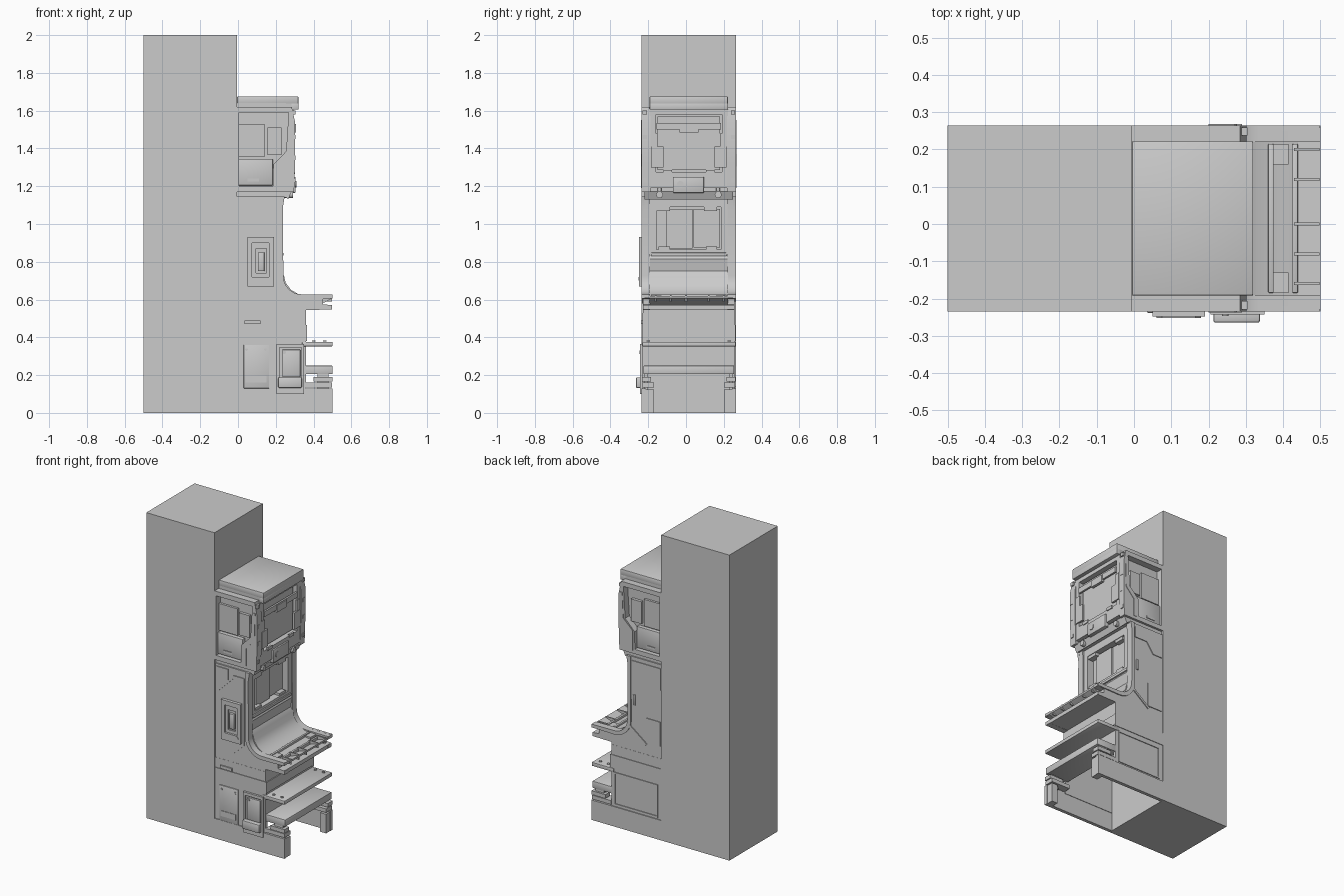
import bpy, bmesh, math
from mathutils import Vector

C = 0.015            # centre of the cabinet across y
W, IN = 0.25, 0.207  # outer / inner half width


def finish(name, bm):
    bmesh.ops.recalc_face_normals(bm, faces=bm.faces)
    me = bpy.data.meshes.new(name)
    bm.to_mesh(me)
    bm.free()
    ob = bpy.data.objects.new(name, me)
    bpy.context.collection.objects.link(ob)
    return ob


def box(name, x0, x1, y0, y1, z0, z1, bev=0):
    bm = bmesh.new()
    bmesh.ops.create_cube(bm, size=1)
    for v in bm.verts:
        v.co = Vector(((x0 + x1) / 2 + v.co.x * (x1 - x0),
                       (y0 + y1) / 2 + v.co.y * (y1 - y0),
                       (z0 + z1) / 2 + v.co.z * (z1 - z0)))
    if bev:
        bmesh.ops.bevel(bm, geom=bm.edges[:], offset=bev, segments=2, profile=0.5, affect='EDGES')
    return finish(name, bm)


def plate(name, loops, d0, d1, axis='y'):
    """Flat profile with holes, extruded along y (x,z points) or x (y,z points)."""
    cu = bpy.data.curves.new(name, 'CURVE')
    cu.dimensions, cu.fill_mode, cu.extrude = '2D', 'BOTH', abs(d1 - d0) / 2
    for pts in loops:
        s = cu.splines.new('POLY')
        s.points.add(len(pts) - 1)
        for p, (a, b) in zip(s.points, pts):
            p.co = (a, b, 0, 1)
        s.use_cyclic_u = True
    tmp = bpy.data.objects.new(name + "_tmp", cu)
    bm = bmesh.new()
    me = bpy.data.meshes.new_from_object(tmp)
    bm.from_mesh(me)
    bpy.data.meshes.remove(me)
    bpy.data.objects.remove(tmp)
    mid = (d0 + d1) / 2
    for v in bm.verts:
        a, b, c = v.co
        v.co = (a, mid + c, b) if axis == 'y' else (mid + c, a, b)
    bmesh.ops.remove_doubles(bm, verts=bm.verts, dist=1e-5)
    return finish(name, bm)


def rect(a0, a1, b0, b1):
    return [(a0, b0), (a1, b0), (a1, b1), (a0, b1)]


def cyl(name, x, y, z, r, h, axis='x'):
    bm = bmesh.new()
    bmesh.ops.create_cone(bm, cap_ends=True, segments=16, radius1=r, radius2=r, depth=h)
    for v in bm.verts:
        a, b, c = v.co
        v.co = (x + c, y + a, z + b) if axis == 'x' else (x + a, y + c, z + b) if axis == 'y' else (x + a, y + b, z + c)
    return finish(name, bm)


SIDES = [(-1, "near"), (1, "far")]


def ys(s, a, b):
    return sorted((C + s * a, C + s * b))


# tall plain housing behind the cabinet
box("rear_housing", -0.5, -0.006, C - W, C + W, 0, 2)

# upper display: body, cap and front bezel
box("upper_body", -0.005, 0.255, C - IN, C + IN, 1.17, 1.64)
box("cap_top", -0.005, 0.32, C - IN, C + IN, 1.635, 1.675, 0.004)
box("cap_lip", 0.28, 0.32, C - IN, C + IN, 1.605, 1.64, 0.003)
plate("upper_bezel", [rect(C - IN, C + IN, 1.19, 1.64), rect(C - 0.175, C + 0.175, 1.275, 1.58)], 0.25, 0.295, 'x')
box("upper_screen", 0.25, 0.272, C - 0.165, C + 0.165, 1.285, 1.57)
box("upper_screen_header", 0.29, 0.302, C - 0.17, C + 0.17, 1.50, 1.535)
box("upper_header_tab", 0.29, 0.308, C - 0.05, C + 0.05, 1.485, 1.53)
box("lower_plaque", 0.27, 0.305, C - 0.085, C + 0.08, 1.165, 1.25, 0.004)
cyl("plaque_dial", 0.305, C - 0.045, 1.21, 0.018, 0.008)

for s, n in SIDES:
    # upper side frame with angled post
    plate("upper_side_frame_" + n,
          [[(-0.005, 1.17), (0.297, 1.17), (0.302, 1.32), (0.302, 1.54), (0.285, 1.62), (-0.005, 1.62)],
           [(0.006, 1.2), (0.185, 1.2), (0.187, 1.315), (0.255, 1.385), (0.268, 1.59), (0.006, 1.59)]],
          *ys(s, IN - 0.004, W))
    plate("angled_post_trim_" + n,
          [[(0.2, 1.19), (0.225, 1.19), (0.225, 1.305), (0.285, 1.37), (0.29, 1.55), (0.275, 1.55),
            (0.268, 1.385), (0.2, 1.32)]], *ys(s, W - 0.004, W + 0.003))
    box("upper_side_panel_low_" + n, 0, 0.184, *ys(s, 0.2, 0.232), 1.205, 1.345, 0.003)
    box("upper_side_panel_rear_" + n, 0, 0.14, *ys(s, 0.2, 0.222), 1.355, 1.53)
    box("upper_side_panel_front_" + n, 0.155, 0.23, *ys(s, 0.2, 0.226), 1.365, 1.51)
    box("panel_latch_" + n, 0.05, 0.11, *ys(s, 0.23, 0.236), 1.225, 1.24)
    # speakers, post caps and neck knobs
    box("upper_speaker_" + n, 0.29, 0.303, *ys(s, 0.135, 0.2), 1.3, 1.41)
    box("upper_speaker_step_" + n, 0.29, 0.3, *ys(s, 0.165, 0.2), 1.41, 1.48)
    box("small_port_" + n, 0.29, 0.301, *ys(s, 0.09, 0.135), 1.265, 1.285)
    for z in (1.22, 1.34, 1.45, 1.58):
        box("post_clip_" + n, 0.28, 0.304, *ys(s, 0.222, 0.244), z, z + 0.022)
    cyl("neck_knob_" + n, 0.265, C + s * 0.155, 1.155, 0.018, 0.05)
    cyl("neck_knob_stem_" + n, 0.265, C + s * 0.155, 1.19, 0.01, 0.045, 'z')

# neck between the two displays
plate("neck", [[(-0.005, 1.14), (0.255, 1.14), (0.265, 1.13), (0.285, 1.175), (-0.005, 1.175)]], C - 0.235, C + 0.235)

# middle cabinet body, screen and bezel
box("middle_body", -0.005, 0.17, C - IN, C + IN, 0.545, 1.145)
plate("middle_bezel", [rect(C - IN, C + IN, 0.84, 1.14), rect(C - 0.17, C + 0.17, 0.865, 1.09)], 0.165, 0.232, 'x')
box("middle_screen", 0.165, 0.185, C - 0.17, C + 0.17, 0.865, 1.09)
box("middle_screen_left_panel", 0.18, 0.205, C - 0.12, C + 0.02, 0.87, 1.08)
box("middle_screen_right_panel", 0.18, 0.198, C + 0.025, C + 0.165, 0.875, 1.08)
for y in (-0.13, 0.12):
    box("middle_screen_clip", 0.19, 0.228, C + y - 0.04, C + y + 0.03, 1.07, 1.09)
    box("middle_screen_foot", 0.19, 0.228, C + y - 0.03, C + y + 0.03, 0.862, 0.88)
box("screen_ledge", 0.2, 0.24, C - 0.2, C + 0.2, 0.83, 0.848, 0.003)

# sweeping side profile, with an arc into the console arms
arc = [(0.335 - 0.095 * math.cos(t), 0.725 - 0.097 * math.sin(t)) for t in [i * math.pi / 16 for i in range(9)]]
inner = [(0.335 - 0.12 * math.cos(t), 0.725 - 0.122 * math.sin(t)) for t in [i * math.pi / 16 for i in range(9)]]
side = [(-0.005, 0.52), (-0.005, 1.145), (0.245, 1.145), (0.238, 1.09)] + arc + \
       [(0.5, 0.626), (0.5, 0.608), (0.45, 0.602), (0.45, 0.575), (0.498, 0.57), (0.498, 0.547), (0.36, 0.545), (0.36, 0.52)]
rim = [(0.218, 1.145), (0.247, 1.145), (0.238, 1.09)] + arc + [(0.499, 0.627), (0.499, 0.606)] + inner[::-1]
for s, n in SIDES:
    plate("middle_side_" + n, [side], *ys(s, IN - 0.002, 0.243))
    plate("side_rim_" + n, [rim], *ys(s, 0.235, W))

# console deck with upswept front lip and ribs
deck = [(0.16, 0.84), (0.225, 0.84), (0.238, 0.815), (0.228, 0.75), (0.244, 0.725), (0.252, 0.69), (0.28, 0.652),
        (0.33, 0.622), (0.4, 0.61), (0.44, 0.6), (0.5, 0.62), (0.5, 0.608), (0.46, 0.585), (0.36, 0.555), (0.16, 0.555)]
plate("console_deck", [deck], C - IN, C + IN)
box("console_underside", 0.34, 0.496, C - 0.24, C + 0.24, 0.547, 0.572)
for y in (-0.175, -0.095, -0.015, 0.105, 0.185):
    box("deck_rib", 0.43, 0.498, C + y - 0.004, C + y + 0.004, 0.59, 0.624)
box("deck_rail", 0.425, 0.44, C - 0.2, C + 0.2, 0.598, 0.618, 0.003)
box("deck_bar", 0.36, 0.375, C - 0.2, C + 0.2, 0.61, 0.628, 0.003)
for y in (-0.2, 0.145):
    box("deck_pad", 0.375, 0.415, C + y, C + y + 0.055, 0.6, 0.622)

# near side: recessed dispenser and trim
y0 = C - 0.243
box("near_corner_badge", 0.005, 0.09, y0 - 0.006, y0 + 0.01, 1.04, 1.13)
plate("near_side_trim", [[(0.03, 1.0), (0.13, 1.1), (0.208, 1.1), (0.208, 0.66), (0.12, 0.58), (0.1, 0.58),
                          (0.195, 0.67), (0.195, 1.085), (0.135, 1.085), (0.03, 0.98)]], y0 - 0.006, y0 + 0.01)
plate("dispenser_frame", [rect(0.05, 0.19, 0.67, 0.93), rect(0.075, 0.165, 0.7, 0.9)], y0 - 0.02, y0 + 0.01)
plate("dispenser_inner_frame", [rect(0.075, 0.165, 0.7, 0.9), rect(0.095, 0.15, 0.74, 0.87)], y0 - 0.01, y0 + 0.01)
box("dispenser_core", 0.105, 0.14, y0 - 0.015, y0 + 0.01, 0.75, 0.85, 0.004)
plate("dispenser_lip", [[(0.06, 0.7), (0.18, 0.7), (0.165, 0.72), (0.075, 0.72)]], y0 - 0.024, y0)

# far side: top panel, handle, hatch and diagonal bar
y1 = C + 0.243
plate("far_top_panel", [[(0.0, 1.12), (0.21, 1.12), (0.21, 1.05), (0.12, 1.05), (0.07, 0.98), (0.0, 0.98)]], y1 - 0.01, y1 + 0.005)
box("far_handle", 0.185, 0.2, y1 - 0.01, y1 + 0.007, 0.83, 0.9, 0.003)
box("far_hatch", 0.005, 0.11, y1 - 0.01, y1 + 0.005, 0.61, 0.77)
plate("far_diagonal_bar", [[(0.24, 0.69), (0.23, 0.7), (0.1, 0.6), (0.11, 0.59)]], y1 - 0.01, y1 + 0.006)

# lower cabinet: hollow shell with stepped front bands
for s, n in SIDES:
    box("lower_side_" + n, -0.005, 0.36, *ys(s, 0.225, 0.244), 0.12, 0.53)
    box("lower_side_band_" + n, -0.005, 0.365, *ys(s, 0.235, 0.248), 0.38, 0.465)
    box("base_rail_" + n, -0.005, 0.5, *ys(s, 0.228, W), 0, 0.13)
    box("base_end_block_" + n, 0.455, 0.498, *ys(s, 0.185, 0.245), 0, 0.125)
    box("shelf_bracket_" + n, 0.36, 0.498, *ys(s, 0.185, 0.245), 0.135, 0.16)
    box("shelf_bracket_top_" + n, 0.4, 0.5, *ys(s, 0.2, 0.248), 0.165, 0.19)
    box("shelf_bracket_web_" + n, 0.42, 0.48, *ys(s, 0.215, 0.235), 0.12, 0.22)
    for x in (0.4, 0.46):
        cyl("shelf_bolt_" + n, x, C + s * 0.215, 0.381, 0.009, 0.006, 'z')
box("lower_front_panel", 0.34, 0.36, C - 0.243, C + 0.243, 0.24, 0.55)
box("lower_front_band", 0.35, 0.366, C - 0.245, C + 0.245, 0.39, 0.46)
box("upper_shelf", 0.34, 0.5, C - 0.247, C + 0.247, 0.352, 0.376, 0.003)
box("lower_shelf", 0.34, 0.5, C - 0.24, C + 0.24, 0.205, 0.25, 0.003)
box("side_label_bar", 0.035, 0.12, C - 0.252, C - 0.235, 0.47, 0.49)
plate("far_lower_panel", [rect(0.02, 0.34, 0.14, 0.355), rect(0.03, 0.33, 0.15, 0.345)], C + 0.24, C + 0.249)

# near lower side: service hatch and collection box
ya = C - 0.244
box("service_hatch", 0.03, 0.165, ya - 0.006, ya + 0.01, 0.13, 0.36, 0.002)
box("service_hatch_slot", 0.04, 0.15, ya - 0.009, ya, 0.16, 0.195)
for x in (0.045, 0.145):
    cyl("hatch_screw", x, ya - 0.007, 0.335, 0.007, 0.006, 'y')
plate("collection_frame", [rect(0.205, 0.35, 0.1, 0.365), rect(0.22, 0.335, 0.135, 0.345)], ya - 0.014, ya + 0.01)
box("collection_door", 0.235, 0.33, ya - 0.012, ya + 0.005, 0.19, 0.335, 0.003)
box("collection_cup", 0.213, 0.338, -0.265, ya, 0.132, 0.188, 0.006)
cyl("collection_lock", 0.245, ya - 0.014, 0.32, 0.009, 0.008, 'y')

# smooth the curved parts only
bpy.ops.object.select_all(action='SELECT')
bpy.context.view_layer.objects.active = bpy.context.scene.objects[0]
bpy.ops.object.shade_smooth_by_angle()
